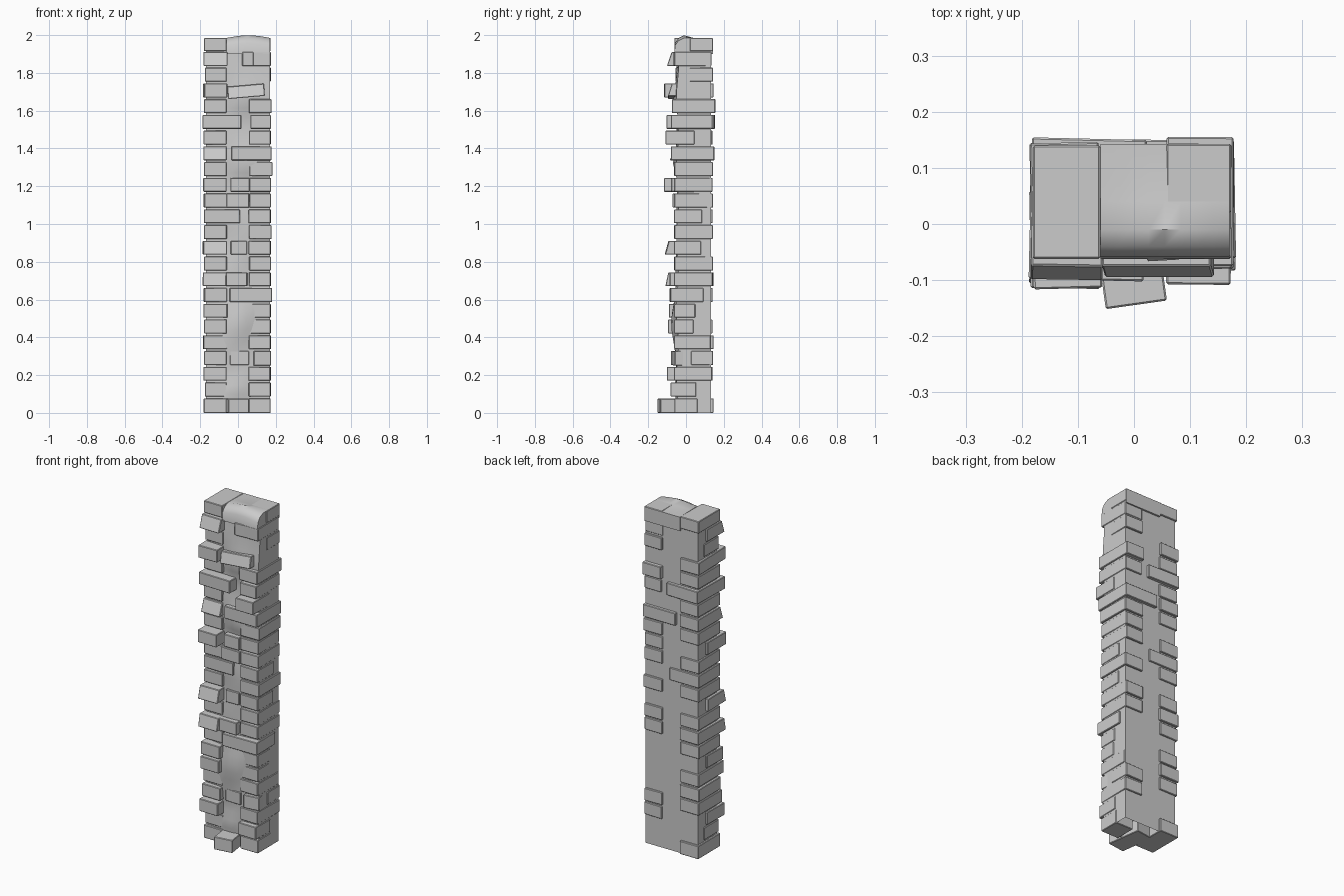
import bpy, bmesh, math, random
from mathutils import Matrix, Vector

if "Cube" in bpy.data.objects:
    bpy.data.objects.remove(bpy.data.objects["Cube"])

random.seed(4)
COURSES = 24
PITCH = 2.0 / COURSES


def finish(bm, name, bevel=0.0, smooth=None):
    bmesh.ops.recalc_face_normals(bm, faces=bm.faces)
    me = bpy.data.meshes.new(name)
    bm.to_mesh(me)
    bm.free()
    ob = bpy.data.objects.new(name, me)
    bpy.context.collection.objects.link(ob)
    if bevel:
        m = ob.modifiers.new("worn_edges", 'BEVEL')
        m.width, m.segments = bevel, 1
    if smooth:
        bpy.ops.object.select_all(action='DESELECT')
        ob.select_set(True)
        bpy.context.view_layer.objects.active = ob
        bpy.ops.object.shade_smooth_by_angle(angle=math.radians(smooth))
    return ob


def brick(bm, x0, x1, y0, y1, z0, z1, yaw=0, roll=0, slant=0):
    """Box turned about z and y; slant pulls the front top edge back."""
    c = Vector(((x0 + x1) / 2, (y0 + y1) / 2, (z0 + z1) / 2))
    rot = Matrix.Rotation(math.radians(yaw), 4, 'Z') @ Matrix.Rotation(math.radians(roll), 4, 'Y')
    vs = bmesh.ops.create_cube(bm, size=1)['verts']
    for v in vs:
        front_top = v.co.y < 0 and v.co.z > 0
        v.co = Vector((v.co.x * (x1 - x0), v.co.y * (y1 - y0), v.co.z * (z1 - z0)))
        if front_top:
            v.co.y += slant
        v.co = rot @ v.co + c


# Mortar core: flat back and sides, lumpy hand-plastered front, open bottom
BUMPS = [(0.00, 0.47, 0.10, 0.12, 0.04), (-0.02, 0.12, 0.08, 0.06, 0.025),
         (0.03, 1.32, 0.08, 0.07, 0.02), (0.02, 1.66, 0.08, 0.07, 0.02),
         (0.00, 0.80, 0.07, 0.10, 0.015)]


def front_y(x, z):
    y = -0.045 + 0.006 * math.sin(17 * z + 9 * x)
    for bx, bz, wx, wz, h in BUMPS:
        y -= h * math.exp(-((x - bx) / wx) ** 2 - ((z - bz) / wz) ** 2)
    return y


bm = bmesh.new()
NX, NZ = 8, 40
HW, BACK, TOP = 0.17, 0.132, 1.955
rings = []
for k in range(NZ + 1):
    z = TOP * k / NZ
    xs = [-HW + 2 * HW * i / NX for i in range(NX + 1)]
    pts = [(x, front_y(x, z), z) for x in xs] + [(HW, BACK, z), (-HW, BACK, z)]
    rings.append([bm.verts.new(p) for p in pts])
for a, b in zip(rings, rings[1:]):
    for i in range(len(a)):
        j = (i + 1) % len(a)
        bm.faces.new((a[i], a[j], b[j], b[i]))
bm.faces.new(rings[-1])
finish(bm, "mortar_core", smooth=35)

# Rounded mortar cap over the right part of the top
bm = bmesh.new()
profile = [(-0.062, 1.90), (-0.058, 1.945), (-0.04, 1.97), (-0.01, 1.985), (0.04, 1.985), (0.143, 1.982)]
cols = []
for i in range(9):
    x = -0.06 + 0.23 * i / 8
    lift = 0.014 * math.sin(math.pi * i / 8)
    col = [bm.verts.new((x, y, z + lift * (z > 1.92) * (y < 0.03))) for y, z in profile]
    col.append(bm.verts.new((x, 0.143, 1.90)))
    cols.append(col)
for a, b in zip(cols, cols[1:]):
    for i in range(len(a)):
        j = (i + 1) % len(a)
        bm.faces.new((a[i], a[j], b[j], b[i]))
bm.faces.new(cols[0])
bm.faces.new(cols[-1])
finish(bm, "mortar_cap", smooth=40)

# Corner brick exceptions by course: inner x, front y and back y
left_x = {18: 0.02, 12: 0.01, 6: -0.055, 22: -0.055}
left_front = {20: -0.115, 18: -0.1, 16: -0.085, 14: -0.115, 10: -0.112,
              8: -0.108, 6: -0.09, 5: -0.095, 2: -0.1, 22: -0.1, 3: -0.08}
left_back = {23: 0.14, 18: 0.152, 12: 0.14}
right_x = {7: -0.045, 16: -0.035, 18: 0.065, 20: 0.04}
right_front = {17: -0.108, 18: -0.08, 16: -0.08, 19: -0.075, 1: -0.08, 7: -0.085}
right_back = {22: 0.135, 20: 0.12, 19: 0.155, 18: 0.14, 17: 0.045, 16: 0.15, 14: 0.14,
              12: 0.085, 10: 0.08, 8: 0.14, 7: 0.09, 6: 0.05, 5: 0.04, 4: 0.13, 2: 0.14,
              1: 0.055, 0: 0.06}
right_start = {23: 0.02, 21: 0.02, 3: 0.025}
slanted = {10: 0.02, 16: 0.025, 22: 0.025, 8: 0.015}

left, right = bmesh.new(), bmesh.new()
for i in range(COURSES):
    z0 = i * PITCH + (0.004 if i else 0.0)
    z1 = (i + 1) * PITCH - 0.006
    if i == 23:
        z0, z1 = 1.915, 1.985
    # left corner
    if i not in (1, 21):
        yb = left_back.get(i, 0.145 if i % 4 == 0 else (0.06 if i % 2 == 0 else 0.14))
        x0 = -0.18 - (random.uniform(0, 0.006) if i % 2 == 0 else 0)
        brick(left, x0, left_x.get(i, -0.06), left_front.get(i, -0.062), yb, z0, z1,
              yaw=0 if i in (0, 23) else random.uniform(-1.5, 1.5), slant=slanted.get(i, 0))
    else:
        brick(left, -0.176, -0.06, -0.055, 0.08, z0, z1)
    # right corner
    y0 = right_start.get(i, right_front.get(i, -0.062))
    x1 = 0.173 + (random.uniform(0, 0.008) if i in (7, 15, 16, 18, 19, 11) else 0)
    if i != 20:
        brick(right, right_x.get(i, 0.058), x1, y0, right_back.get(i, 0.143), z0, z1,
              yaw=0 if i in (0, 23) else random.uniform(-1.5, 1.5))
brick(right, 0.08, 0.172, -0.065, 0.0, 3 * PITCH, 4 * PITCH - 0.006, yaw=8)
finish(left, "left_corner_bricks", bevel=0.003)
finish(right, "right_corner_bricks", bevel=0.003)

# Loose filler bricks set in the front
bm = bmesh.new()
brick(bm, -0.065, 0.045, -0.145, 0.06, 0.0, 0.075, yaw=8)
brick(bm, -0.055, 0.14, -0.095, 0.04, 1.67, 1.735, roll=-5, slant=0.02)
for i, x0, x1, y0 in [(3, -0.04, 0.06, -0.06), (8, -0.07, 0.05, -0.085), (10, -0.04, 0.045, -0.06),
                      (13, -0.06, 0.06, -0.07), (14, -0.04, 0.06, -0.078), (22, 0.02, 0.08, -0.065)]:
    brick(bm, x0, x1, y0, 0.04, i * PITCH + 0.004, (i + 1) * PITCH - 0.006,
          yaw=random.uniform(-4, 4))
finish(bm, "front_filler_bricks", bevel=0.003)
